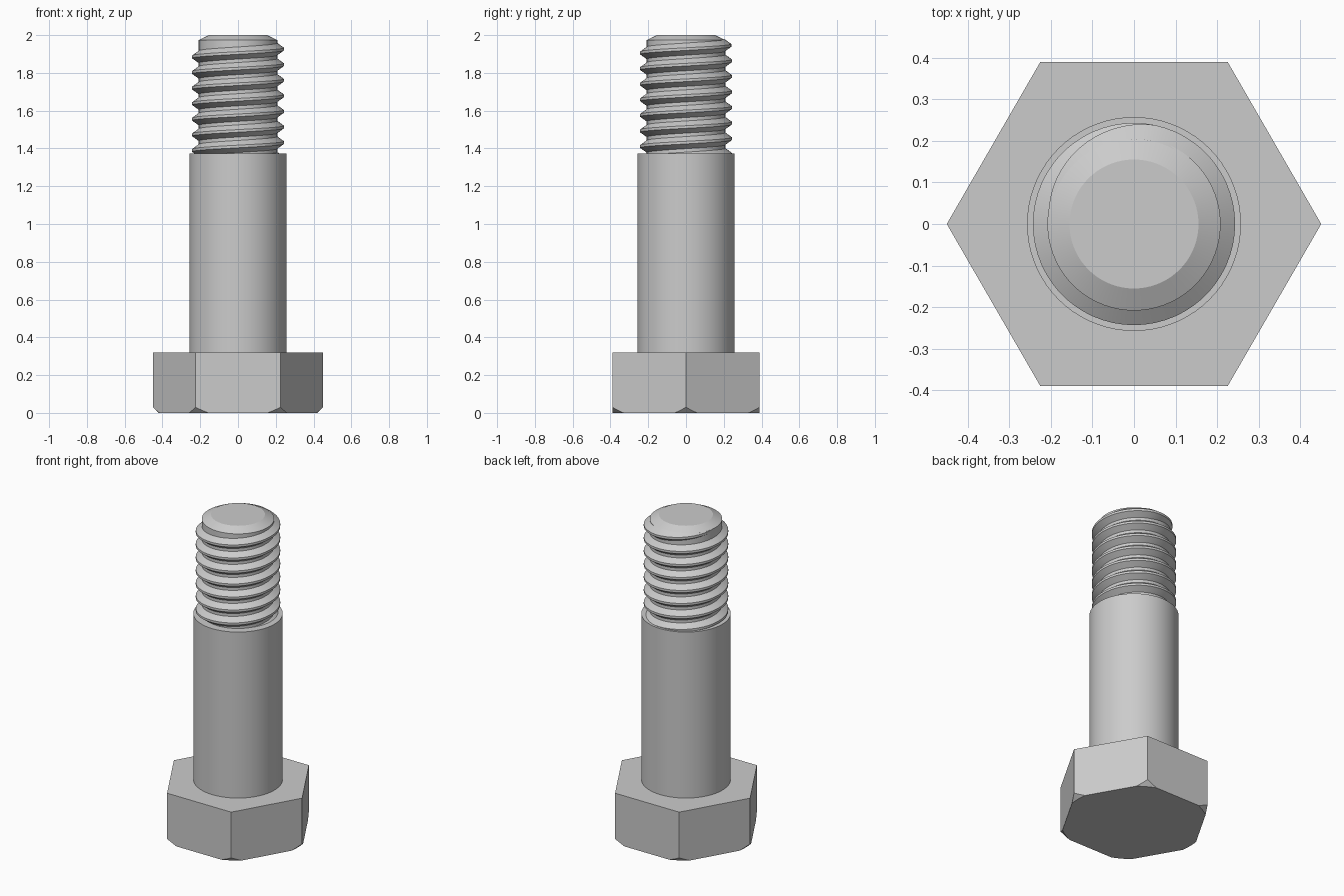
import bpy, bmesh
from math import sin, cos, pi, radians, acos

cube = bpy.data.objects.get("Cube")
if cube:
    bpy.data.objects.remove(cube, do_unlink=True)

steel = bpy.data.materials.new("plain grey steel")
steel.use_nodes = True
GREY = (0.6, 0.6, 0.6, 1)
steel.diffuse_color = GREY
steel.node_tree.nodes["Principled BSDF"].inputs["Base Color"].default_value = GREY


def skin(name, rings, closed_path=False, smooth=True):
    """Join equal closed rings of points into a capped solid."""
    bm = bmesh.new()
    loops = [[bm.verts.new(p) for p in ring] for ring in rings]
    n = len(loops[0])
    for a, b in zip(loops, loops[1:]):
        for i in range(n):
            j = (i + 1) % n
            bm.faces.new((a[i], a[j], b[j], b[i]))
    bm.faces.new(loops[0])
    bm.faces.new(loops[-1])
    bmesh.ops.remove_doubles(bm, verts=bm.verts, dist=1e-5)
    bmesh.ops.recalc_face_normals(bm, faces=bm.faces)
    mesh = bpy.data.meshes.new(name)
    bm.to_mesh(mesh)
    bm.free()
    mesh.materials.append(steel)
    obj = bpy.data.objects.new(name, mesh)
    bpy.context.collection.objects.link(obj)
    if smooth:
        bpy.ops.object.select_all(action='DESELECT')
        obj.select_set(True)
        bpy.context.view_layer.objects.active = obj
        bpy.ops.object.shade_smooth_by_angle(angle=radians(25))
    return obj


def lathe(name, profile, sides=72):
    angles = [2 * pi * i / sides for i in range(sides)]
    return skin(name, [[(r * cos(a), r * sin(a), z) for a in angles]
                       for r, z in profile])


# Hexagonal head, its lower corners trimmed by a cone
CORNER, HEAD_TOP, CONE = 0.45, 0.32, 0.42
FLAT = CORNER * cos(pi / 6)
cut = pi / 6 - acos(FLAT / CONE)
base, edge, top = [], [], []
for k in range(6):
    for t in (-1, -0.67, -0.33, 0, 0.33, 0.67, 1):
        d = cut * t
        a = k * pi / 3 + d
        r = FLAT / cos(pi / 6 - abs(d))
        rb = min(r, CONE)
        base.append((rb * cos(a), rb * sin(a), 0))
        edge.append((r * cos(a), r * sin(a), max(0, r - CONE)))
        top.append((r * cos(a), r * sin(a), HEAD_TOP))
skin("hex_head", [base, edge, top], smooth=False)

# Plain shank, then the threaded core with a chamfered tip
SHANK_TOP, CORE = 1.373, 0.208
lathe("shank", [(0.257, HEAD_TOP - 0.01), (0.257, SHANK_TOP)])
lathe("threaded_core", [(CORE, SHANK_TOP - 0.01), (CORE, 1.973), (0.155, 2)])

# Right-hand helical thread that fades out near the tip
PITCH, CREST, ROOT, STEPS = 0.0825, 0.243, 0.204, 60
sections = []
for i in range(int(-7.3 * STEPS), STEPS // 2 + 1):
    a = 2 * pi * i / STEPS
    z = 1.926 + PITCH * i / STEPS
    fade = max(0.05, min(1, (pi - a) / radians(100)))
    r = ROOT + (CREST - ROOT) * fade
    w, c = 0.007 + 0.028 * fade, 0.007
    sections.append([(rr * cos(a), rr * sin(a), z + dz) for rr, dz in
                     ((ROOT, -w), (r, -c), (r, c), (ROOT, w))])
skin("screw_thread", sections)
